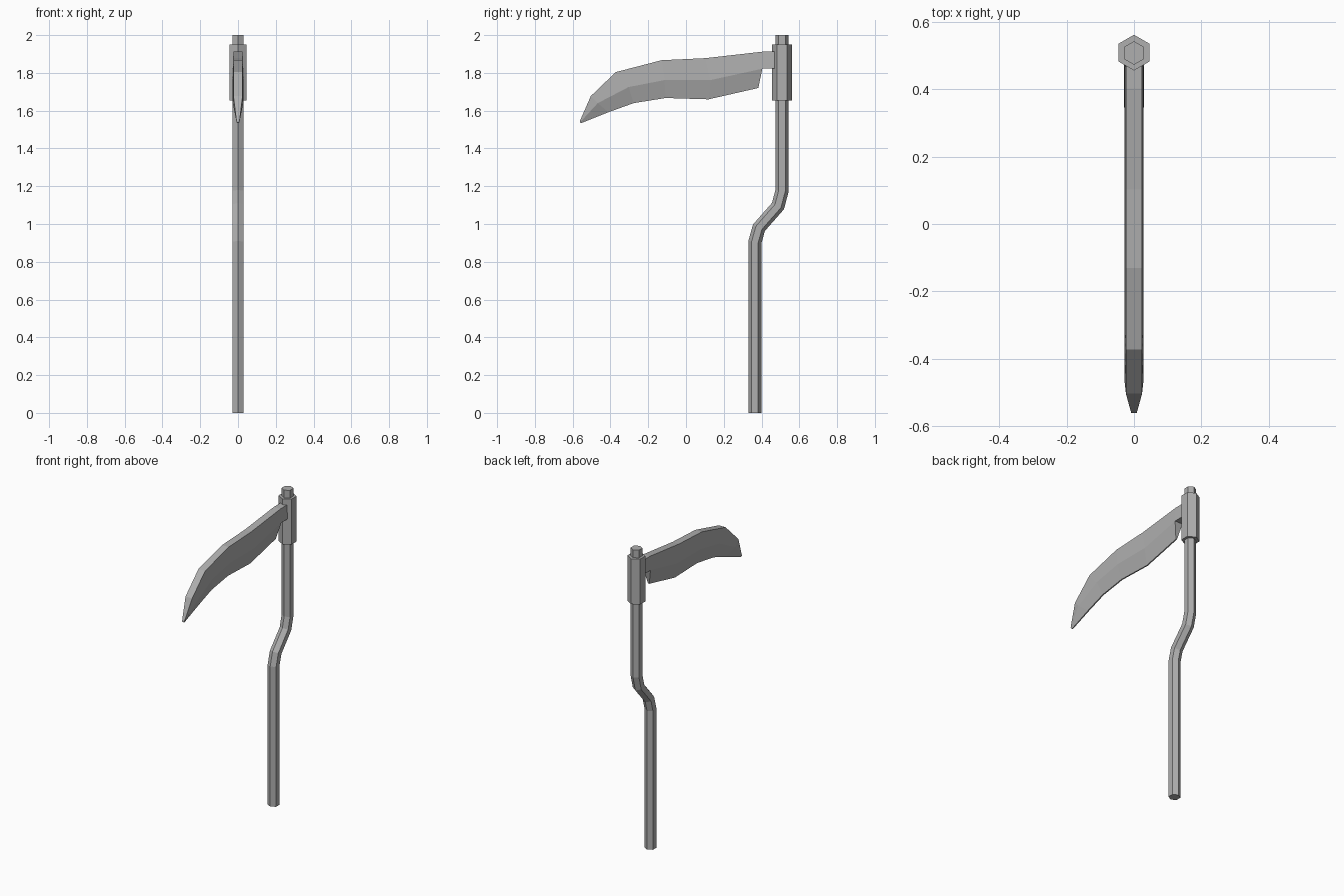
import bpy, bmesh
from math import sin, cos, pi
from mathutils import Vector

cube = bpy.data.objects.get("Cube")
if cube:
    bpy.data.objects.remove(cube)

steel = bpy.data.materials.new("grey steel")
steel.use_nodes = True
grey = (0.43, 0.43, 0.43, 1)
steel.diffuse_color = grey
steel.node_tree.nodes["Principled BSDF"].inputs["Base Color"].default_value = grey


def finish(bm, name):
    bmesh.ops.recalc_face_normals(bm, faces=bm.faces[:])
    mesh = bpy.data.meshes.new(name)
    bm.to_mesh(mesh)
    bm.free()
    mesh.materials.append(steel)
    obj = bpy.data.objects.new(name, mesh)
    bpy.context.collection.objects.link(obj)
    return obj


def hex_tube(name, path, radius):
    """Six-sided tube with mitred bends along (y, z) points."""
    bm = bmesh.new()
    pts = [Vector((0, y, z)) for y, z in path]
    rings = []
    for i, p in enumerate(pts):
        before = (p - pts[i - 1]).normalized() if i else None
        after = (pts[i + 1] - p).normalized() if i + 1 < len(pts) else before
        before = before or after
        tangent = (before + after).normalized()
        across = Vector((0, tangent.z, -tangent.y)) / tangent.dot(after)
        rings.append([bm.verts.new(p + radius * (Vector((sin(a), 0, 0)) + across * cos(a)))
                      for a in (k * pi / 3 for k in range(6))])
    for a, b in zip(rings, rings[1:]):
        for k in range(6):
            n = (k + 1) % 6
            bm.faces.new((a[k], a[n], b[n], b[k]))
    bm.faces.new(rings[0])
    bm.faces.new(rings[-1])
    return finish(bm, name)


# Cranked handle and the collar that holds the blade
hex_tube("handle", [(0.365, 0), (0.365, 0.905), (0.386, 0.98), (0.487, 1.095),
                    (0.508, 1.175), (0.508, 2)], 0.035)
hex_tube("collar", [(0.509, 1.655), (0.509, 1.95)], 0.053)

# Blade lines from the collar to the tip, as (y, z)
spine = [(0.468, 1.912), (0.403, 1.912), (0.103, 1.878), (-0.13, 1.867),
         (-0.372, 1.804), (-0.504, 1.677), (-0.562, 1.545)]
ridge = [(0.468, 1.822), (0.404, 1.822), (0.13, 1.762), (-0.114, 1.762),
         (-0.304, 1.725), (-0.467, 1.64), (-0.561, 1.538)]
edge = [(0.383, 1.72), (0.119, 1.66), (-0.108, 1.667),
        (-0.277, 1.64), (-0.41, 1.592), (-0.555, 1.534)]

bm = bmesh.new()


def line(points, half, tip_half):
    """Left and right vertex rows for one blade line."""
    last = len(points) - 1
    return [[bm.verts.new((s * (tip_half if i == last else half), y, z))
             for i, (y, z) in enumerate(points)] for s in (1, -1)]


def strip(a, b):
    for i in range(len(a) - 1):
        bm.faces.new((a[i], a[i + 1], b[i + 1], b[i]))


top = line(spine, 0.024, 0.008)
mid = line(ridge, 0.028, 0.007)
low = line(edge, 0.004, 0.003)

# Both flanks, the flat back and the narrow cutting edge
for s in (0, 1):
    strip(top[s], mid[s])
    strip(mid[s][1:], low[s])
strip(top[0], top[1])
strip(low[0], low[1])
# Tang underside, tang end, heel and tip
strip(mid[0][:2], mid[1][:2])
for a, b, i, j in ((top, mid, 0, 0), (mid, low, 1, 0), (top, mid, -1, -1), (mid, low, -1, -1)):
    bm.faces.new((a[0][i], a[1][i], b[1][j], b[0][j]))
finish(bm, "blade")
